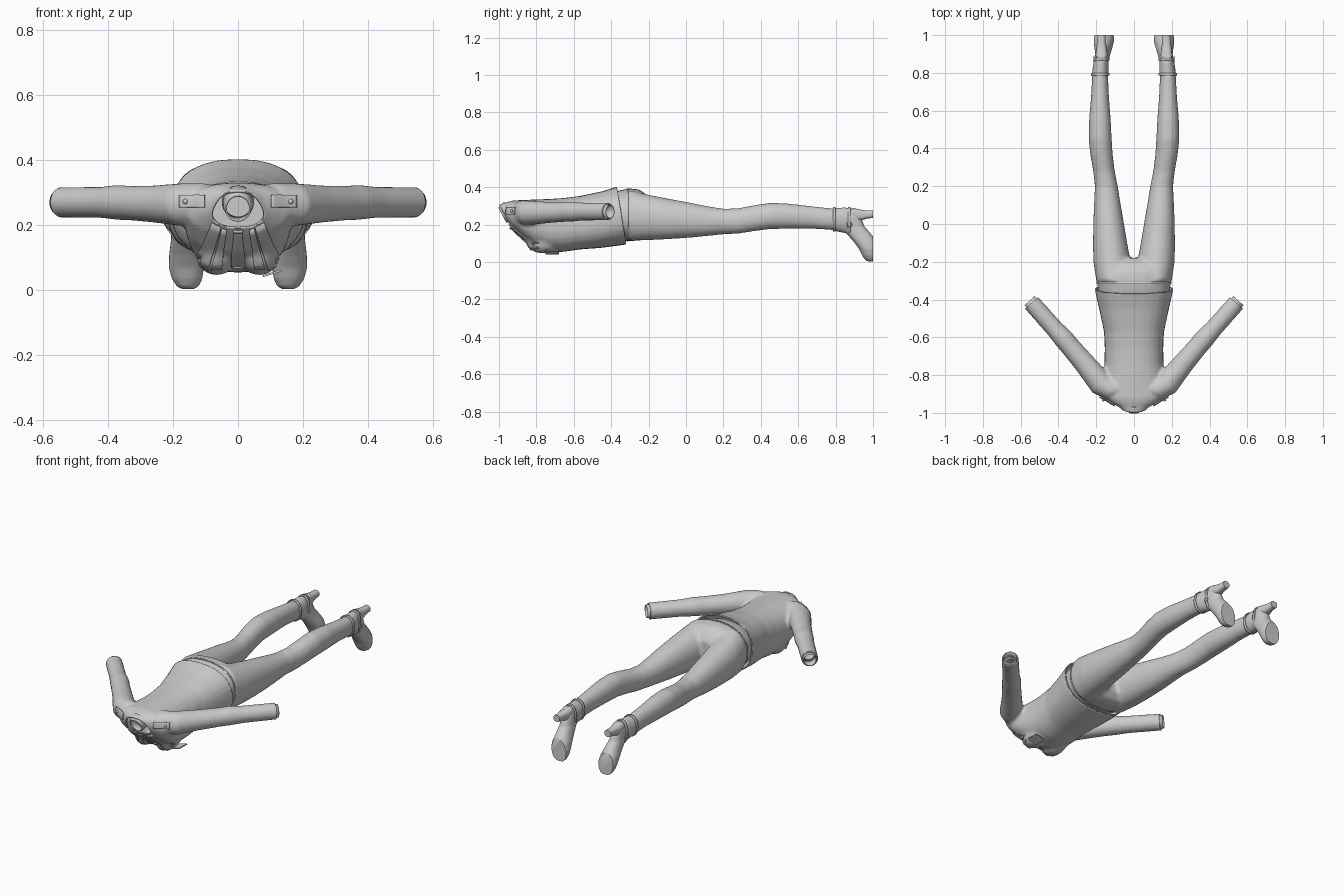
import bpy, bmesh, math
from mathutils import Vector as V
from mathutils.bvhtree import BVHTree

if "Cube" in bpy.data.objects:
    bpy.data.objects.remove(bpy.data.objects["Cube"])


def loft(bm, rings, n=28, e=2.0, caps=True):
    """Skin a row of rings (centre, u axis, v axis); e is the superellipse power."""
    rows = []
    for c, u, v in rings:
        row = []
        for i in range(n):
            a = 2 * math.pi * i / n
            ca, sa = math.cos(a), math.sin(a)
            p = V(c) + V(u) * math.copysign(abs(ca) ** (2 / e), ca) + V(v) * math.copysign(abs(sa) ** (2 / e), sa)
            row.append(bm.verts.new(p))
        rows.append(row)
    faces = [bm.faces.new((a[i], a[(i + 1) % n], b[(i + 1) % n], b[i]))
             for a, b in zip(rows, rows[1:]) for i in range(n)]
    if caps:
        faces += [bm.faces.new(rows[0]), bm.faces.new(rows[-1])]
    bmesh.ops.recalc_face_normals(bm, faces=faces)


def obj(name, bm, angle=40):
    me = bpy.data.meshes.new(name)
    bm.to_mesh(me)
    bm.free()
    o = bpy.data.objects.new(name, me)
    bpy.context.collection.objects.link(o)
    bpy.ops.object.select_all(action='DESELECT')
    o.select_set(True)
    bpy.context.view_layer.objects.active = o
    bpy.ops.object.shade_smooth_by_angle(angle=math.radians(angle))
    return o


def solid(o, t, offset=-1):
    m = o.modifiers.new("thickness", 'SOLIDIFY')
    m.thickness, m.offset = t, offset
    return o


def fuse(bm, voxel, smooth):
    """Merge overlapping lofts into one smooth skin and return it as a bmesh."""
    o = obj("temp", bm)
    m = o.modifiers.new("r", 'REMESH')
    m.mode, m.voxel_size = 'VOXEL', voxel
    m = o.modifiers.new("s", 'SMOOTH')
    m.factor, m.iterations = 0.5, smooth
    out = bmesh.new()
    out.from_object(o, bpy.context.evaluated_depsgraph_get())
    bpy.data.objects.remove(o)
    return out


def cut(bm, co, no):
    bmesh.ops.bisect_plane(bm, geom=bm.verts[:] + bm.edges[:] + bm.faces[:],
                           plane_co=co, plane_no=no, clear_outer=True)


def slices(rows, x=None):
    """Rings across y from (y, left, right or half width, top, bottom)."""
    out = []
    for y, x0, x1, top, bot in rows:
        out.append((((x0 + x1) / 2, y, (top + bot) / 2), ((x1 - x0) / 2, 0, 0), (0, 0, (top - bot) / 2)))
    return out


# jacket: torso, bust and both sleeves in one skin
torso = [(-1.0, .05, .308, .235), (-.97, .078, .315, .225), (-.95, .115, .323, .205), (-.92, .16, .33, .172),
         (-.86, .167, .332, .115), (-.8, .162, .335, .075), (-.74, .157, .337, .055), (-.66, .155, .342, .054),
         (-.57, .159, .353, .067), (-.45, .185, .378, .076), (-.36, .205, .406, .088), (-.28, .216, .43, .1)]
bm = bmesh.new()
loft(bm, slices([(y, -w, w, t, b) for y, w, t, b in torso]), e=2.35)
arm_dir = V((.66, .75, 0)).normalized()
wrist = V((.542, -.418, .27))
for s in (-1, 1):
    bust = [((s * .066, -.765 + .085 * t, .105), (.062 * math.sqrt(1 - t * t), 0, 0), (0, 0, .06 * math.sqrt(1 - t * t)))
            for t in (-.99, -.8, -.5, 0, .5, .8, .99)]
    loft(bm, bust)
    arm = [((.1, -.885, .265), .065), ((.17, -.85, .263), .066), ((.26, -.74, .265), .057),
           ((.335, -.652, .268), .053), ((.37, -.61, .27), .054), ((.42, -.555, .27), .048),
           (wrist, .047), (wrist + arm_dir * .02, .047)]
    side = V((.75, -.66, 0))
    flip = lambda p: V((s * p[0], p[1], p[2]))
    loft(bm, [(flip(c), flip(side * r), (0, 0, r)) for c, r in arm])
bm = fuse(bm, .009, 6)
for s in (-1, 1):
    cut(bm, (s * wrist.x, wrist.y, wrist.z), (s * arm_dir.x, arm_dir.y, 0))
neck_c, neck_n = V((0, -.972, .257)), V((0, -.88, -.47)).normalized()
cut(bm, neck_c, neck_n)
cut(bm, (0, -.345, .25), (0, .987, .162))
tree = BVHTree.FromBMesh(bm)
solid(obj("jacket", bm, 60), .007)

# trousers: hips and legs, with shaped feet, in one skin
hips = [(-.42, .17, .36, .12), (-.36, .188, .383, .113), (-.3, .197, .394, .113), (-.25, .205, .388, .114),
        (-.21, .2, .36, .125), (-.18, .17, .32, .16)]
leg = [(-.3, .01, .2, .385, .115), (-.2, .018, .215, .36, .117), (-.1, .036, .217, .34, .122), (.02, .056, .215, .318, .13),
       (.12, .073, .211, .298, .14), (.2, .086, .207, .285, .148), (.28, .102, .216, .288, .152), (.37, .113, .232, .305, .166),
       (.45, .118, .24, .317, .176), (.55, .123, .238, .313, .178), (.68, .133, .227, .298, .178), (.78, .137, .222, .287, .171),
       (.85, .138, .212, .288, .158), (.91, .142, .2, .28, .17)]
foot = [(.003, .972, 1.02, .018), (.012, .957, 1.03, .034), (.035, .942, 1.03, .047), (.07, .925, 1.03, .054), (.11, .895, 1.02, .05),
        (.15, .86, .99, .042), (.19, .83, .955, .037), (.24, .83, .935, .035), (.285, .85, .925, .024)]
bm = bmesh.new()
loft(bm, slices([(y, -w, w, t, b) for y, w, t, b in hips]), e=2.3)
for s in (-1, 1):
    loft(bm, slices([(y, s * a, s * b, t, c) for y, a, b, t, c in leg]), e=2.1)
bm = fuse(bm, .009, 8)
obj("trousers", bm, 60)

# boots: flat-soled foot, shaft, tall heel, ankle strap and buckle
for s in (-1, 1):
    bm = bmesh.new()
    loft(bm, [((s * (.154 + z * .07), (a + b) / 2, z), (w, 0, 0), (0, (b - a) / 2, 0)) for z, a, b, w in foot], e=2.3)
    loft(bm, slices([(y, s * a, s * b, t, c) for y, a, b, t, c in
                     [(.79, .134, .223, .289, .167), (.85, .134, .215, .292, .155), (.9, .139, .204, .283, .155)]]))
    bm = fuse(bm, .006, 4)
    cut(bm, (0, 1, 0), (0, 1, 0))
    bmesh.ops.holes_fill(bm, edges=[e for e in bm.edges if e.is_boundary])
    obj("boot", bm)
    bm = bmesh.new()
    loft(bm, slices([(y, s * .172 - w, s * .172 + w, t, b) for y, w, t, b in
                     [(.89, .032, .29, .225), (.93, .028, .281, .22), (.965, .022, .276, .232), (1, .021, .276, .236)]]), e=2.6)
    obj("boot_heel", bm)
    for y, a, b, t, c, name in ((.785, .132, .226, .291, .167, "boot_top_band"), (.865, .132, .213, .292, .148, "ankle_strap")):
        bm = bmesh.new()
        loft(bm, slices([(y, s * a, s * b, t, c), (y + .014, s * a, s * (b - .001), t, c)]), e=2.2, caps=False)
        solid(obj(name, bm), .005, 0)
    bpy.ops.mesh.primitive_torus_add(location=(s * .213, .873, .2), rotation=(0, math.pi / 2, 0), major_radius=.013,
                                     minor_radius=.003, major_segments=16, minor_segments=6)
    bpy.context.object.name = "strap_buckle"

# waist seam of the trousers
bm = bmesh.new()
loft(bm, slices([(-.315, -.197, .197, .394, .112), (-.307, -.198, .198, .395, .112)]), n=48, e=2.25, caps=False)
solid(obj("waist_seam", bm), .003, 0)

# inner shirt cuffs, hollow, just past the sleeves
for s in (-1, 1):
    bm = bmesh.new()
    loft(bm, [((s * p.x, p.y, p.z), (s * .75 * .036, -.66 * .036, 0), (0, 0, .038))
              for p in (wrist - arm_dir * .06, wrist + arm_dir * .016)], caps=False)
    solid(obj("shirt_cuff", bm), .004)

# open stand collar around the neck hole
bm = bmesh.new()
up = V((0, -.47, .88)).normalized()
loft(bm, [(neck_c + neck_n * d, (r, 0, 0), up * r * 1.15) for d, r in ((-.03, .05), (.0, .043), (.012, .04))], caps=False)
solid(obj("collar", bm), .006)


def patch(name, quad, off=.004, n=10):
    """Lay a four-cornered panel (x, z as seen from the front) on the jacket."""
    bm = bmesh.new()
    a, b, c, d = [V(q) for q in quad]
    grid = []
    for i in range(n + 1):
        row = []
        for j in range(n + 1):
            p = a.lerp(b, j / n).lerp(d.lerp(c, j / n), i / n)
            hit, nor, _, _ = tree.ray_cast(V((p.x, -1.5, p.y)), V((0, 1, 0)))
            row.append(bm.verts.new(hit + nor * off) if hit and hit.y < -.6 else None)
        grid.append(row)
    for r0, r1 in zip(grid, grid[1:]):
        for j in range(n):
            f = (r0[j], r0[j + 1], r1[j + 1], r1[j])
            if None not in f:
                bm.faces.new(f)
    return solid(obj(name, bm), .006, 0)


# lapels, shirt panel edges, shoulder straps with buttons
for s in (-1, 1):
    m = lambda *q: [(s * x, z) for x, z in q]
    patch("lapel", m((.036, .25), (.058, .262), (.132, .085), (.09, .064)))
    patch("inner_lapel", m((.03, .215), (.042, .222), (.082, .066), (.052, .066)), .003)
    patch("shoulder_strap", m((.1, .255), (.178, .255), (.178, .29), (.1, .29)), .006)
    hit, nor, _, _ = tree.ray_cast(V((s * .158, -1.5, .272)), V((0, 1, 0)))
    bpy.ops.mesh.primitive_uv_sphere_add(segments=14, ring_count=8, radius=.008, location=hit + nor * .01)
    bpy.context.object.name = "strap_button"
    bpy.ops.object.shade_smooth()

# tie with knot
patch("tie", [(-.012, .185), (.012, .185), (.024, .075), (-.024, .075)], .006)
patch("tie_knot", [(-.024, .212), (.024, .212), (.012, .182), (-.012, .182)], .01, 4)

# small chest tag
bpy.ops.mesh.primitive_cube_add(size=1, location=(.105, -.715, .052), rotation=(0, -.3, 0))
bpy.context.object.name = "chest_tag"
bpy.context.object.scale = (.06, .07, .006)
